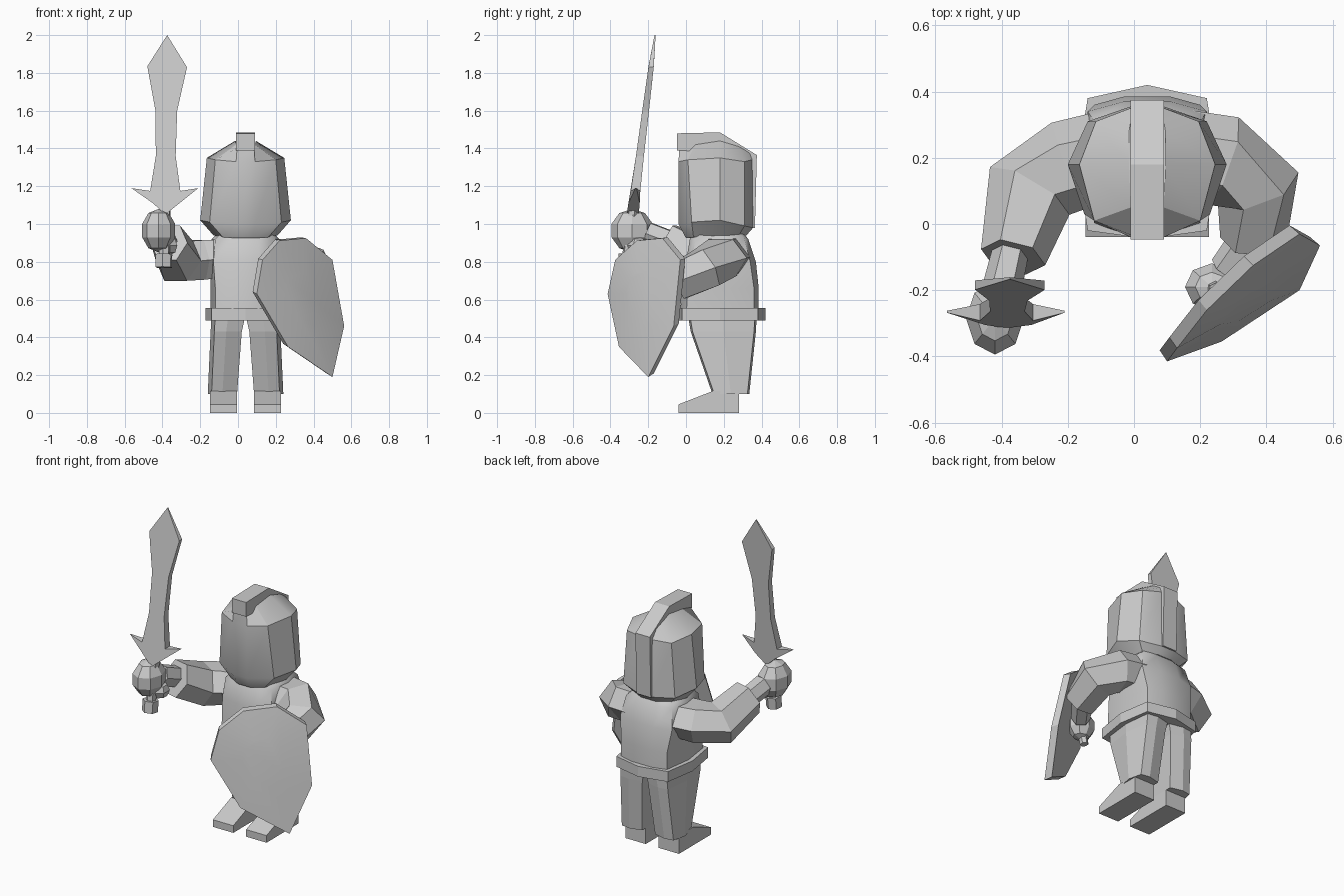
import bpy, bmesh, math
from mathutils import Vector, Matrix

if "Cube" in bpy.data.objects:
    bpy.data.objects.remove(bpy.data.objects["Cube"])

CX = 0.04  # body symmetry plane


def finish(name, bm, smooth=None):
    bmesh.ops.recalc_face_normals(bm, faces=bm.faces)
    me = bpy.data.meshes.new(name)
    bm.to_mesh(me)
    bm.free()
    ob = bpy.data.objects.new(name, me)
    bpy.context.collection.objects.link(ob)
    if smooth:
        bpy.ops.object.select_all(action='DESELECT')
        ob.select_set(True)
        bpy.context.view_layer.objects.active = ob
        bpy.ops.object.shade_smooth_by_angle(angle=math.radians(smooth))
    return ob


def loft(name, rings, smooth=None):
    """Skin a list of equal-length rings and cap both ends."""
    bm = bmesh.new()
    vs = [[bm.verts.new(p) for p in r] for r in rings]
    n = len(vs[0])
    for a, b in zip(vs, vs[1:]):
        for i in range(n):
            j = (i + 1) % n
            bm.faces.new((a[i], a[j], b[j], b[i]))
    bm.faces.new(vs[0][::-1])
    bm.faces.new(vs[-1])
    return finish(name, bm, smooth)


def sym(half, z=None):
    """Ring mirrored about the body plane from front-to-back half points."""
    pts = [(p[0], p[1], p[2] if z is None else z) for p in half]
    return [(CX + x, y, h) for x, y, h in pts] + [(CX - x, y, h) for x, y, h in reversed(pts)]


def tube(name, stations, sides=6):
    """Limb along (centre, half width, half height) stations."""
    c = [Vector(s[0]) for s in stations]
    rings = []
    for i, (_, w, h) in enumerate(stations):
        t = (c[min(i + 1, len(c) - 1)] - c[max(i - 1, 0)]).normalized()
        side = t.cross(Vector((0, 0, 1))).normalized()
        up = side.cross(t)
        ang = [math.tau * k / sides for k in range(sides)]
        rings.append([c[i] + side * w * math.cos(a) + up * h * 1.1 * math.sin(a) for a in ang])
    return loft(name, rings)


def ball(name, centre, size, segs=8, rings=5):
    bm = bmesh.new()
    bmesh.ops.create_uvsphere(bm, u_segments=segs, v_segments=rings, radius=1)
    m = Matrix.Translation(centre) @ Matrix.Diagonal((*size, 1))
    bmesh.ops.transform(bm, matrix=m, verts=bm.verts)
    return finish(name, bm)


def rod(name, a, b, r, sides=6):
    a, b = Vector(a), Vector(b)
    bm = bmesh.new()
    bmesh.ops.create_cone(bm, cap_ends=True, segments=sides, radius1=r, radius2=r, depth=(b - a).length)
    rot = (b - a).to_track_quat('Z', 'Y').to_matrix().to_4x4()
    bmesh.ops.transform(bm, matrix=Matrix.Translation((a + b) / 2) @ rot, verts=bm.verts)
    return finish(name, bm)


# Helmet and its crest
loft("helmet", [
    sym([(.04, .0, .925), (.12, .04, .93), (.17, .18, .94), (.13, .28, .94), (.05, .32, .94)]),
    sym([(.05, -.04, 1.0), (.19, .03, 1.01), (.24, .18, 1.02), (.18, .31, .99), (.05, .355, .98)]),
    sym([(.05, -.04, 1.33), (.16, .01, 1.34), (.205, .18, 1.35), (.155, .31, 1.33), (.05, .35, 1.34)]),
    sym([(.045, -.035, 1.40), (.05, .05, 1.42), (.055, .18, 1.44), (.055, .28, 1.41), (.045, .34, 1.375)]),
], 28)
crest = [(-.047, 1.39), (-.047, 1.48), (.18, 1.485), (.375, 1.365), (.365, .98), (.32, .98), (.3, 1.3), (.18, 1.38)]
loft("helmet_crest", [[(CX + s * .05, y, z) for y, z in crest] for s in (-1, 1)])

# Torso with neck, and belt
loft("torso", [
    sym([(.07, -.03), (.16, .0), (.185, .18), (.16, .36), (.07, .385)], .5),
    sym([(.07, -.025), (.16, .01), (.185, .18), (.16, .36), (.07, .385)], .66),
    sym([(.07, .0), (.17, .03), (.19, .18), (.18, .34), (.07, .37)], .8),
    sym([(.07, .02), (.16, .05), (.18, .19), (.16, .31), (.07, .33)], .92),
    sym([(.05, .06), (.11, .1), (.13, .19), (.11, .27), (.05, .29)], .97),
], 45)
belt = [(.0, -.045), (.18, -.02), (.212, .18), (.18, .38), (.0, .42)]
ring = [(CX + x, y) for x, y in belt] + [(CX - x, y) for x, y in belt[-2:0:-1]]
loft("belt", [[(x, y, z) for x, y in ring] for z in (.49, .555)])

for s, side in ((-1, "right"), (1, "left")):
    # Tapered trouser leg: inner edge, outer edge, front, back, height
    rings = []
    for i, o, f, b, z in ((.045, .2, .14, .335, .1), (.02, .185, .025, .37, .43), (.0, .18, .01, .375, .52)):
        m = (i + o) / 2
        rings.append([(CX + s * x, y, z) for x, y in
                      ((i, f + .02), (m, f), (o - .02, f + .01), (o, (f + b) / 2), (o - .02, b - .01), (m, b), (i, b - .02))])
    loft(side + "_leg", rings)
    # Wedge foot
    foot = [(-.04, 0), (-.04, .045), (.14, .115), (.28, .115), (.28, 0)]
    loft(side + "_foot", [[(CX + s * x, y, z) for y, z in foot] for x in (.045, .187)])

# Sword arm, wrist and fist
tube("right_arm", [((-.05, .2, .82), .15, .1), ((-.2, .175, .81), .14, .11),
                   ((-.315, .1, .805), .14, .115), ((-.365, -.1, .9), .1, .105)])
tube("right_wrist", [((-.37, -.07, .9), .055, .06), ((-.4, -.2, .95), .06, .06)])
ball("right_fist", (-.42, -.285, .965), (.092, .115, .115))
ball("right_thumb", (-.36, -.25, .885), (.045, .06, .05), 6, 4)

# Shield arm, wrist and fist
tube("left_arm", [((.12, .2, .83), .15, .1), ((.27, .19, .82), .14, .105),
                  ((.375, .11, .77), .13, .11), ((.36, -.05, .69), .1, .1)])
tube("left_wrist", [((.36, -.03, .69), .06, .06), ((.28, -.14, .65), .055, .055)])
ball("left_fist", (.235, -.19, .64), (.085, .075, .09))

# Shield: front outline, bulged front centre, flat back
outline = [(.10, -.415, .63), (.13, -.375, .81), (.22, -.26, .912), (.36, -.125, .925),
           (.5, -.03, .81), (.562, -.065, .46), (.5, -.2, .19), (.265, -.355, .35)]
mid = sum((Vector(p) for p in outline), Vector()) / len(outline)
front = [Vector(p) for p in outline]
back = [p + Vector((-.027, .03, .01)) + (mid - p) * .02 for p in front]
inner = [p.lerp(mid, .6) + Vector((.012, -.016, 0)) for p in front]
loft("shield", [back, front, inner], 25)
rod("shield_grip", (.22, -.18, .52), (.25, -.2, .76), .025)

# Sword blade with guard: half width left, half width right via (x, z, half thickness)
blade = [(-.375, 2.0, .003), (-.48, 1.835, .014), (-.437, 1.6, .018), (-.435, 1.36, .021), (-.465, 1.175, .025),
         (-.565, 1.19, .003), (-.45, 1.11, .03), (-.385, 1.05, .032), (-.31, 1.11, .03), (-.21, 1.19, .003),
         (-.305, 1.175, .025), (-.33, 1.36, .021), (-.322, 1.6, .018), (-.27, 1.83, .014)]
loft("sword_blade", [[(x, -.28 + (z - 1.07) * .125 + s * t, z) for x, z, t in blade] for s in (-1, 1)])
rod("sword_handle", (-.392, -.312, .8), (-.385, -.28, 1.08), .03)
rod("sword_pommel", (-.393, -.316, .77), (-.392, -.31, .84), .047)
